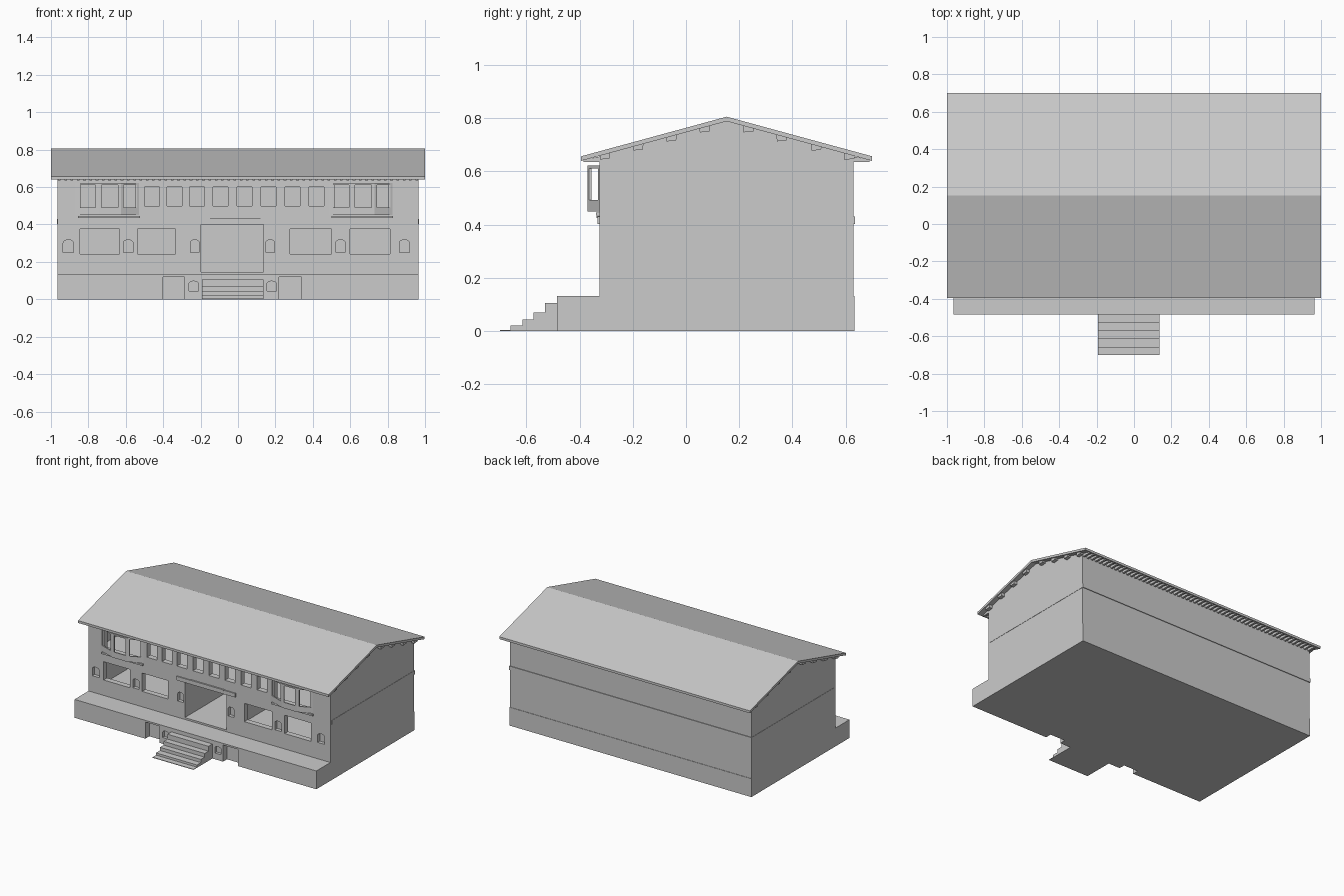
import bpy, bmesh, math

if "Cube" in bpy.data.objects:
    bpy.data.objects.remove(bpy.data.objects["Cube"])


def add_prism(bm, pts, axis, a, b):
    """Extrude a 2D profile along an axis from a to b."""
    place = {'x': lambda p, d: (d, p[0], p[1]),
             'y': lambda p, d: (p[0], d, p[1]),
             'z': lambda p, d: (p[0], p[1], d)}[axis]
    lo = [bm.verts.new(place(p, a)) for p in pts]
    hi = [bm.verts.new(place(p, b)) for p in pts]
    n = len(pts)
    bm.faces.new(lo)
    bm.faces.new(hi[::-1])
    for i in range(n):
        bm.faces.new((lo[i], hi[i], hi[(i + 1) % n], lo[(i + 1) % n]))


def part(name, prisms):
    bm = bmesh.new()
    for p in prisms:
        add_prism(bm, *p)
    bmesh.ops.recalc_face_normals(bm, faces=bm.faces)
    me = bpy.data.meshes.new(name)
    bm.to_mesh(me)
    bm.free()
    ob = bpy.data.objects.new(name, me)
    bpy.context.collection.objects.link(ob)
    return ob


def rect(u0, u1, v0, v1):
    return [(u0, v0), (u1, v0), (u1, v1), (u0, v1)]


def box(x0, x1, y0, y1, z0, z1):
    return (rect(x0, x1, y0, y1), 'z', z0, z1)


def arch(xc, w, z0, z1, y0, y1):
    r = w / 2
    top = [(xc + r * math.cos(math.pi * i / 8), z1 - r * 0.6 + r * 0.6 * math.sin(math.pi * i / 8))
           for i in range(9)]
    return ([(xc - r, z0), (xc + r, z0)] + top, 'y', y0, y1)


def cut(ob, name, prisms):
    cutter = part(name, prisms)
    cutter.hide_render = True
    m = ob.modifiers.new(name, 'BOOLEAN')
    m.object, m.operation, m.solver = cutter, 'DIFFERENCE', 'EXACT'
    m.use_self = True
    bpy.context.view_layer.objects.active = ob
    bpy.ops.object.modifier_apply(modifier=name)
    bpy.data.objects.remove(cutter)


W, FRONT, BACK, RIDGE = 0.965, -0.325, 0.63, 0.153
FLOOR = 0.132

# Basement and terrace, with recesses and small arched niches
base = part("terrace_base", [box(-W, W, -0.485, BACK + 0.003, 0, FLOOR)])
cut(base, "base_cutter",
    [box(a, b, -0.6, -0.44, -0.1, 0.12) for a, b in ((-0.40, -0.285), (0.22, 0.34))]
    + [arch(x, 0.05, 0.045, 0.097, -0.6, -0.465) for x in (-0.237, 0.18)])

# Front steps
steps = [(-0.70, 0.004), (-0.66, 0.02), (-0.615, 0.043), (-0.573, 0.07), (-0.53, 0.105)]
profile = [(-0.48, 0), (-0.70, 0)]
for i, (y, z) in enumerate(steps):
    nxt = steps[i + 1][0] if i < 4 else -0.48
    profile += [(y, z), (nxt, z)]
part("front_steps", [(profile, 'x', -0.192, 0.135)])

# Hollow walls with gabled ends
outer = [(FRONT, FLOOR), (BACK, FLOOR), (BACK, 0.662), (RIDGE, 0.792), (FRONT, 0.662)]
inner = [(FRONT + 0.04, 0.145), (BACK - 0.03, 0.145), (BACK - 0.03, 0.65),
         (RIDGE, 0.775), (FRONT + 0.04, 0.65)]
walls = part("walls", [(outer, 'x', -W, W)])
cut(walls, "room_cutter", [(inner, 'x', -W + 0.03, W - 0.03)])

# Doorway, windows, bay openings and arched niches
y0, y1 = -0.4, -0.25
openings = [box(-0.197, 0.137, y0, y1, 0.145, 0.40)]
openings += [box(a, b, y0, y1, 0.243, 0.375) for a, b in
             ((-0.845, -0.633), (-0.538, -0.333), (0.278, 0.50), (0.60, 0.812))]
openings += [box(x - 0.04, x + 0.04, y0, y1, 0.50, 0.60) for x in
             (-0.46, -0.34, -0.22, -0.093, 0.035, 0.163, 0.292, 0.42)]
openings += [box(-0.84 + s, -0.55 + s, y0, y1, 0.465, 0.61) for s in (0, 1.355)]
openings += [arch(x, w, 0.25, 0.318, y0, -0.30) for x, w in
             ((-0.907, 0.055), (-0.587, 0.05), (-0.231, 0.045),
              (0.172, 0.045), (0.548, 0.05), (0.89, 0.055))]
cut(walls, "opening_cutter", openings)

# Upper floor slab, its edge just showing outside, and hall partitions
part("upper_floor", [box(-W - 0.002, W + 0.002, -0.31, BACK + 0.005, 0.402, 0.43)])
part("hall_partitions", [box(a, b, -0.30, 0.61, 0.14, 0.41)
                         for a, b in ((-0.222, -0.197), (0.137, 0.162))])

# Lintel over the entrance
part("entrance_lintel", [box(-0.257, 0.21, -0.333, -0.30, 0.402, 0.43),
                         box(-0.15, 0.12, -0.336, -0.31, 0.426, 0.433)])


# Two shallow bay windows made of framed panels
def bay(shift):
    out = [(-0.868, FRONT), (-0.745, -0.37), (-0.625, -0.37), (-0.528, FRONT)]
    out = [(x + shift, y) for x, y in out]
    t = 0.008
    prisms = [(out, 'z', 0.45, 0.465), (out, 'z', 0.612, 0.622)]
    for (xa, ya), (xb, yb) in zip(out, out[1:]):
        def bar(f0, f1, z0, z1):
            p = [(xa + (xb - xa) * f, ya + (yb - ya) * f) for f in (f0, f1)]
            return ([p[0], p[1], (p[1][0], p[1][1] + t), (p[0][0], p[0][1] + t)], 'z', z0, z1)
        prisms += [bar(0, 0.13, 0.465, 0.612), bar(0.87, 1, 0.465, 0.612),
                   bar(0.13, 0.87, 0.465, 0.492)]
    return prisms


for side, s in (("left", 0), ("right", 1.355)):
    part(side + "_bay_window", bay(s))
    part(side + "_bay_sill", [box(-0.855 + s, -0.525 + s, -0.338, FRONT + 0.01, 0.434, 0.446)])

# Roof
T = 0.017
top = [(-0.395, 0.657), (RIDGE, 0.806), (0.70, 0.657)]
part("roof", [(top + [(y, z - T) for y, z in reversed(top)], 'x', -1, 1)])

# Rafter tails under both eaves
rafters = []
for i in range(58):
    x = -0.955 + i * 1.91 / 57
    for ya, yb in ((-0.385, -0.32), (0.69, 0.625)):
        prof = [(ya, 0.635), (yb, 0.635), (yb, 0.657), (ya, 0.645)]
        rafters.append((prof, 'x', x - 0.007, x + 0.007))
part("rafter_tails", rafters)

# Purlin ends under the gable overhangs
purlins = []
slope = 0.149 / 0.548
for y in (-0.305, -0.18, -0.055, 0.07, 0.235, 0.36, 0.49, 0.615):
    zs = [0.806 - abs(v - RIDGE) * slope - T for v in (y - 0.02, y + 0.02)]
    prof = [(y - 0.018, min(zs) - 0.014), (y + 0.018, min(zs) - 0.010),
            (y + 0.02, zs[1] + 0.004), (y - 0.02, zs[0] + 0.004)]
    for a in (-0.99, 0.95):
        purlins.append((prof, 'x', a, a + 0.04))
part("purlin_ends", purlins)
